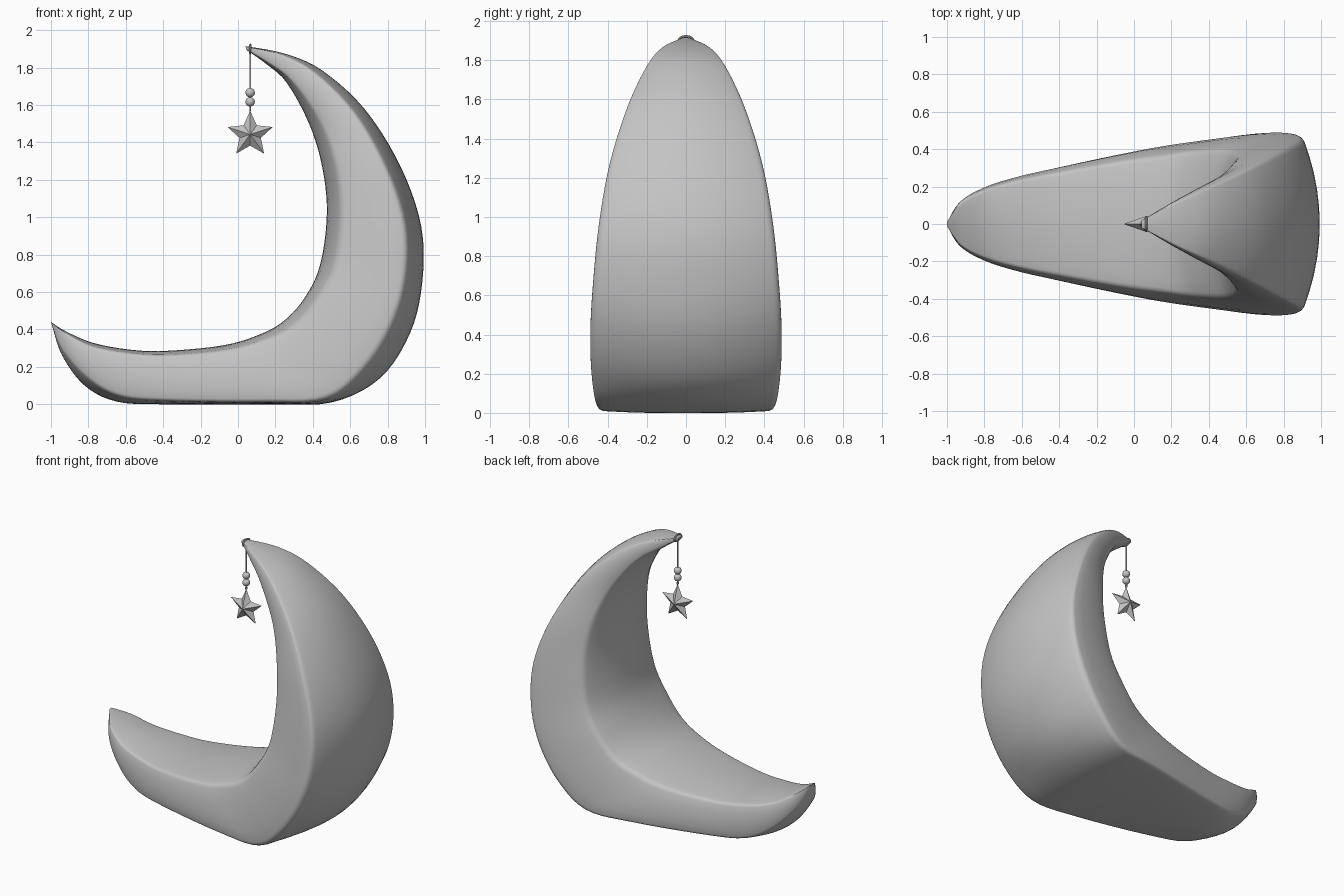
import bpy, bmesh, math
from mathutils import Vector, Matrix

if "Cube" in bpy.data.objects:
    bpy.data.objects.remove(bpy.data.objects["Cube"])

grey = bpy.data.materials.new("soft_grey")
grey.diffuse_color = (0.55, 0.55, 0.55, 1)
grey.use_nodes = True
grey.node_tree.nodes["Principled BSDF"].inputs["Base Color"].default_value = grey.diffuse_color


def finish(name, bm, smooth=True):
    bmesh.ops.recalc_face_normals(bm, faces=bm.faces)
    mesh = bpy.data.meshes.new(name)
    bm.to_mesh(mesh)
    bm.free()
    mesh.materials.append(grey)
    obj = bpy.data.objects.new(name, mesh)
    bpy.context.collection.objects.link(obj)
    if smooth:
        bpy.ops.object.select_all(action='DESELECT')
        obj.select_set(True)
        bpy.context.view_layer.objects.active = obj
        bpy.ops.object.shade_smooth_by_angle(angle=math.radians(40))
    return obj


# Crescent stations from top tip to foot tip:
# inner x, z, outer x, z, inner half width, outer half width, inner crown, outer crown
STATIONS = [
    (0.045, 1.895, 0.04, 1.915, .02, .02, .002, .002),
    (0.15, 1.82, 0.25, 1.875, .09, .12, .015, .015),
    (0.26, 1.72, 0.45, 1.785, .16, .20, .03, .04),
    (0.38, 1.50, 0.68, 1.575, .24, .30, .06, .06),
    (0.45, 1.27, 0.87, 1.27, .32, .39, .075, .08),
    (0.475, 1.02, 0.98, 0.95, .365, .445, .075, .09),
    (0.44, 0.75, 0.985, 0.65, .39, .475, .075, .095),
    (0.36, 0.575, 0.92, 0.38, .395, .49, .06, .11),
    (0.25, 0.45, 0.76, 0.14, .385, .485, .055, .10),
    (0.12, 0.375, 0.50, 0.01, .365, .46, .04, .03),
    (-0.08, 0.315, 0.15, 0.0, .335, .41, .03, .015),
    (-0.40, 0.285, -0.40, 0.0, .275, .295, .023, .02),
    (-0.60, 0.295, -0.65, 0.015, .235, .235, .02, .035),
    (-0.78, 0.33, -0.82, 0.10, .185, .18, .02, .05),
    (-0.92, 0.39, -0.94, 0.26, .115, .11, .01, .03),
    (-1.0, 0.44, -0.995, 0.425, .012, .01, .001, .002),
]


def spline(rows, steps):
    out = []
    for i in range(len(rows) - 1):
        a, b, c, d = (rows[max(0, min(len(rows) - 1, i + k))] for k in (-1, 0, 1, 2))
        for s in range(steps):
            t = s / steps
            out.append([0.5 * (2 * q + (r - p) * t + (2 * p - 5 * q + 4 * r - w) * t * t
                               + (3 * q - p - 3 * r + w) * t ** 3)
                        for p, q, r, w in zip(a, b, c, d)])
    out.append(list(rows[-1]))
    return out


def half_section(length, wi, wo, bi, bo):
    """Half outline (y, depth): crowned seat, rounded rim, bowed side, rounded rim, crowned back."""
    def corner(p, c, q):
        p, c, q = Vector(p), Vector(c), Vector(q)
        return [tuple(p * (1 - t) ** 2 + c * 2 * t * (1 - t) + q * t * t) for t in (.25, .5, .75)]
    crown = [0, .2, .4, .6, .78, .93]
    inner = [(wi * u, bi * u * u) for u in crown]
    outer = [(wo * u, length - bo * u * u) for u in reversed(crown)]
    bow = 0.018 * min(1, length / .3)
    side = [(wi + (wo - wi) * v + bow * 4 * v * (1 - v), bi + (length - bo - bi) * v)
            for v in (.07, .25, .5, .75, .93)]
    return (inner + corner(inner[-1], (wi, bi), side[0]) + side
            + corner(side[-1], (wo, length - bo), outer[0]) + outer)


# Moon body lofted through the stations
bm = bmesh.new()
rings = []
for ix, iz, ox, oz, wi, wo, bi, bo in spline(STATIONS, 5):
    start, axis = Vector((ix, 0, iz)), Vector((ox - ix, 0, oz - iz))
    half = half_section(axis.length, wi, wo, bi, bo)
    axis.normalize()
    loop = half + [(-y, s) for y, s in reversed(half[1:-1])]
    ring = []
    for y, s in loop:
        p = start + axis * s
        ring.append(bm.verts.new((p.x, y, max(0, p.z))))
    rings.append(ring)
for a, b in zip(rings, rings[1:]):
    for k in range(len(a)):
        n = (k + 1) % len(a)
        bm.faces.new((a[k], a[n], b[n], b[k]))
bm.faces.new(rings[0])
bm.faces.new(rings[-1])
finish("moon_seat", bm)

# Hanging ornament
HX = 0.065


def bead(name, z, r):
    b = bmesh.new()
    bmesh.ops.create_uvsphere(b, u_segments=20, v_segments=12, radius=r,
                              matrix=Matrix.Translation((HX, 0, z)))
    finish(name, b)


def ring(name, center, ry, rz, r, seg=24, sides=8):
    """Small loop of cord in the yz plane."""
    b = bmesh.new()
    grid = []
    for i in range(seg):
        a = 2 * math.pi * i / seg
        grid.append([])
        for j in range(sides):
            t = 2 * math.pi * j / sides
            c = r * math.cos(t)
            grid[-1].append(b.verts.new((center[0] + r * math.sin(t),
                                         (ry + c) * math.cos(a),
                                         center[1] + (rz + c) * math.sin(a))))
    for i in range(seg):
        for j in range(sides):
            i2, j2 = (i + 1) % seg, (j + 1) % sides
            b.faces.new((grid[i][j], grid[i2][j], grid[i2][j2], grid[i][j2]))
    finish(name, b)


ring("tip_loop", (HX, 1.9), 0.037, 0.022, 0.006)
bead("upper_bead", 1.666, 0.025)
bead("lower_bead", 1.617, 0.025)
ring("star_loop", (HX, 1.578), 0.008, 0.009, 0.004, 16, 6)

bm = bmesh.new()
bmesh.ops.create_cone(bm, cap_ends=True, segments=10, radius1=0.005, radius2=0.005, depth=0.31,
                      matrix=Matrix.Translation((HX, 0, 1.735)))
finish("string", bm)

# Faceted star
bm = bmesh.new()
rim = []
for k in range(10):
    r = 0.127 if k % 2 == 0 else 0.06
    a = math.pi / 2 + k * math.pi / 5
    rim.append(bm.verts.new((HX + r * math.cos(a), 0, 1.443 + r * math.sin(a))))
for y in (-0.042, 0.042):
    peak = bm.verts.new((HX, y, 1.443))
    for k in range(10):
        bm.faces.new((rim[k], rim[(k + 1) % 10], peak))
finish("star", bm, smooth=False)
